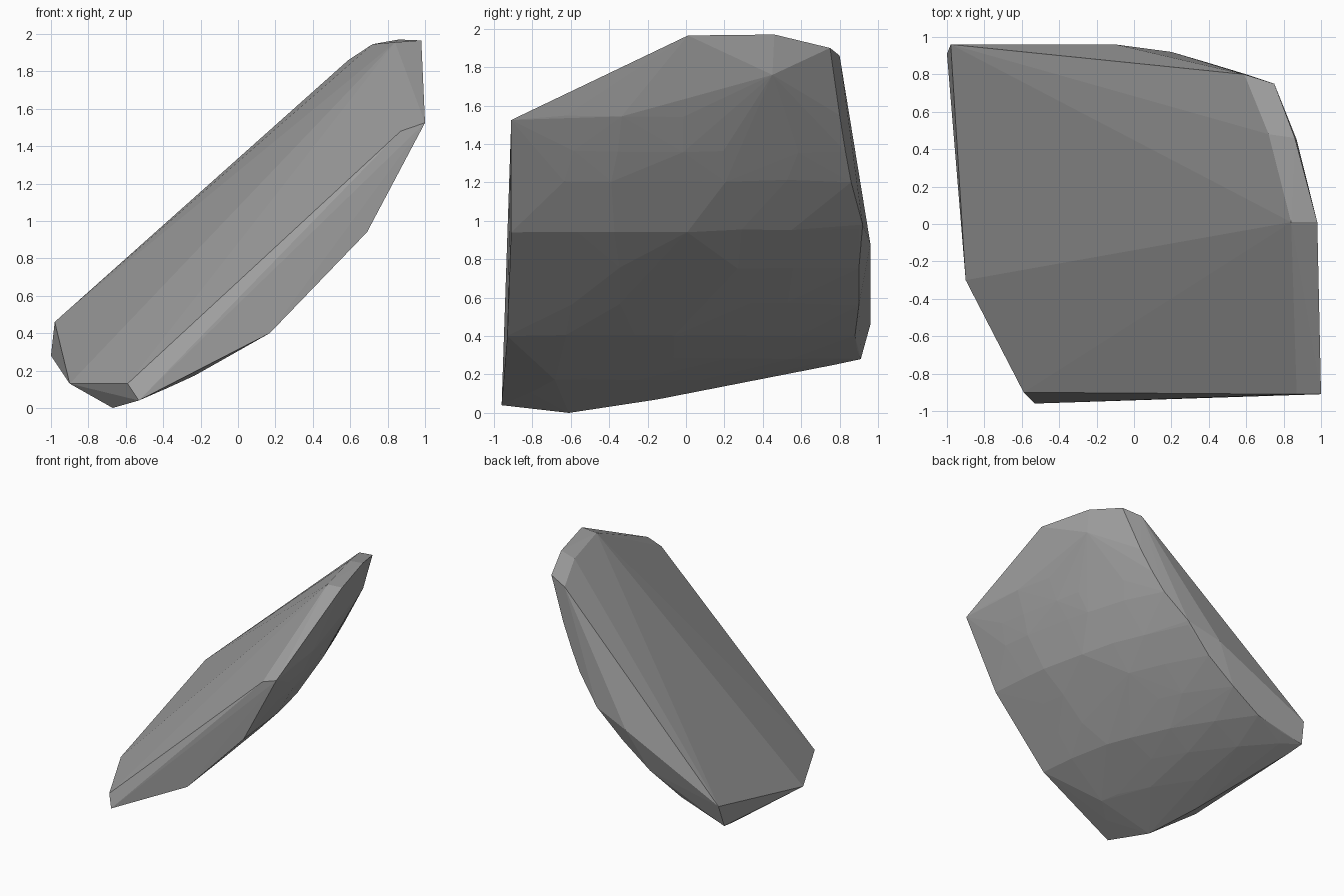
import bpy, bmesh, random

random.seed(4)

# Corners of the flat top, the rim and the lower edges
rim = [
    (-0.98, 0.96, 0.46), (-0.90, -0.30, 0.13), (-0.59, -0.90, 0.13),
    (0.87, -0.91, 1.48), (1.00, -0.91, 1.525), (0.84, 0.01, 1.955),
    (0.72, 0.48, 1.945), (0.59, 0.80, 1.86), (0.98, 0.01, 1.965),
    (0.86, 0.46, 1.97), (0.75, 0.75, 1.90), (-0.10, 0.96, 0.88),
    (0.20, 0.92, 0.98), (-1.00, 0.91, 0.28), (-0.98, 0.77, 0.25),
    (-0.78, -0.15, 0.07), (-0.67, -0.61, 0.0), (-0.53, -0.96, 0.04),
    (0.17, -0.93, 0.40), (0.69, -0.91, 0.94), (-0.29, 0.90, 0.56),
    (-0.81, 0.89, 0.33), (0.87, 0.45, 1.76),
]

# Curved underside rows: height, x at the front edge, sweep back, furthest y
rows = [
    (0.10, -0.37, 1.70, 0.00), (0.17, -0.20, 1.35, 0.33),
    (0.28, -0.02, 0.95, 0.80), (0.40, 0.16, 0.76, 0.88),
    (0.56, 0.32, 0.61, 0.89), (0.75, 0.51, 0.55, 0.90),
    (0.94, 0.68, 0.50, 0.90), (1.20, 0.835, 0.46, 0.86),
    (1.35, 0.915, 0.45, 0.83), (1.54, 0.995, 0.44, 0.80),
]
points = list(rim)
steps = 6
for z, x_front, sweep, y_max in rows:
    for i in range(1, steps + 1):
        y = -0.93 + (y_max + 0.93) * i / steps
        if i < steps:
            y += random.uniform(-0.06, 0.06)
        t = (y + 0.93) / 1.85
        x = x_front - sweep * t * t - random.uniform(0, 0.01)
        points.append((x, y, z + random.uniform(0, 0.015)))

# Chipped stone slab wrapped around the points
bm = bmesh.new()
for p in points:
    bm.verts.new(p)
hull = bmesh.ops.convex_hull(bm, input=bm.verts[:])
loose = {v for v in hull["geom_interior"] + hull["geom_unused"]
         if isinstance(v, bmesh.types.BMVert)}
bmesh.ops.delete(bm, geom=list(loose), context='VERTS')
bmesh.ops.recalc_face_normals(bm, faces=bm.faces[:])

mesh = bpy.data.meshes.new("stone_slab")
bm.to_mesh(mesh)
bm.free()
stone = bpy.data.materials.new("stone grey")
stone.diffuse_color = (0.35, 0.35, 0.35, 1)
mesh.materials.append(stone)
slab = bpy.data.objects.new("stone_slab", mesh)
bpy.context.collection.objects.link(slab)
